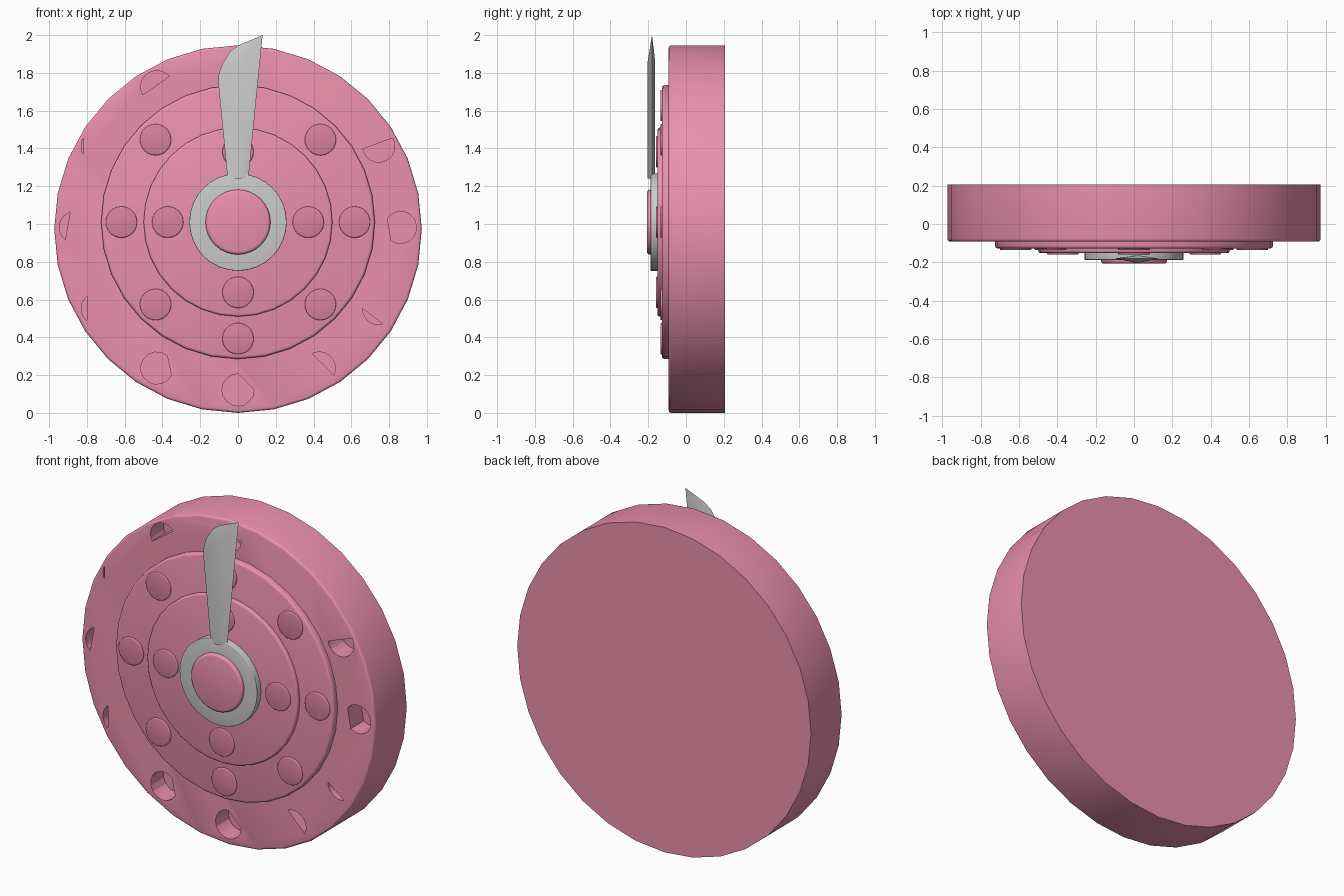
import bpy, bmesh
from math import sin, cos, pi, radians

if "Cube" in bpy.data.objects:
    bpy.data.objects.remove(bpy.data.objects["Cube"])


def material(name, rgb):
    m = bpy.data.materials.new(name)
    m.diffuse_color = (*rgb, 1)
    m.use_nodes = True
    m.node_tree.nodes["Principled BSDF"].inputs["Base Color"].default_value = m.diffuse_color
    return m


PINK = material("pink", (0.83, 0.28, 0.42))
DEEP = material("deep_pink", (0.70, 0.22, 0.35))


def finish(name, bm, mat=None, smooth=True):
    bmesh.ops.recalc_face_normals(bm, faces=bm.faces)
    me = bpy.data.meshes.new(name)
    bm.to_mesh(me)
    bm.free()
    ob = bpy.data.objects.new(name, me)
    bpy.context.collection.objects.link(ob)
    if mat:
        me.materials.append(mat)
    if smooth:
        bpy.ops.object.select_all(action='DESELECT')
        ob.select_set(True)
        bpy.context.view_layer.objects.active = ob
        bpy.ops.object.shade_smooth_by_angle(angle=radians(32))
    return ob


def disc(name, x, z, r, front, back, bevel, sides, mat=None, hole=0):
    """Disc facing -y with a rounded front edge, optionally a ring."""
    prof = [(r, back)]
    for i in range(4):
        a = i * pi / 6
        prof.append((r - bevel + bevel * cos(a), front + bevel - bevel * sin(a)))
    if hole:
        prof += [(hole, front), (hole, back)]
    bm = bmesh.new()
    loops = [[bm.verts.new((x + rr * sin(2 * pi * k / sides), y, z + rr * cos(2 * pi * k / sides)))
              for k in range(sides)] for rr, y in prof]
    pairs = list(zip(loops, loops[1:]))
    if hole:
        pairs.append((loops[-1], loops[0]))
    else:
        bm.faces.new(loops[0])
        bm.faces.new(loops[-1])
    for a, b in pairs:
        for k in range(sides):
            n = (k + 1) % sides
            bm.faces.new((a[k], a[n], b[n], b[k]))
    return finish(name, bm, mat)


# Main thick body
body = disc("dial_body", 0, 0.973, 0.973, -0.092, 0.207, 0.014, 32, PINK)

# Rim pockets: clock angle of the pocket, then the start and end of its arc
pockets = [(0, -125, 145), (30, 190, 390), (90, 180, 360), (120, 40, 210),
           (150, 150, 210), (180, 110, 230), (210, 129, 231), (240, 50, 335),
           (270, 90, 360), (300, -25, 115), (330, 180, 285)]
bm = bmesh.new()
for ang, a0, a1 in pockets:
    cx, cz = 0.86 * cos(radians(ang)), 0.982 + 0.86 * sin(radians(ang))
    pts = [radians(a0 + (a1 - a0) * i / 12) for i in range(13)]
    f, b = [[bm.verts.new((cx + 0.085 * cos(t), y, cz + 0.085 * sin(t))) for t in pts]
            for y in (-0.2, 0.03)]
    bm.faces.new(f)
    bm.faces.new(b)
    for i in range(13):
        n = (i + 1) % 13
        bm.faces.new((f[i], f[n], b[n], b[i]))
cutter = finish("pocket_cutter", bm, PINK, smooth=False)
cutter.hide_render = True
mod = body.modifiers.new("pockets", 'BOOLEAN')
mod.operation = 'DIFFERENCE'
mod.solver = 'EXACT'
mod.object = cutter
bpy.ops.object.select_all(action='DESELECT')
body.select_set(True)
bpy.context.view_layer.objects.active = body
bpy.ops.object.modifier_apply(modifier=mod.name)
bpy.data.objects.remove(cutter)
bpy.ops.object.shade_smooth_by_angle(angle=radians(32))

# Stepped plates
CZ = 1.01
disc("outer_plate", 0, CZ, 0.725, -0.128, -0.08, 0.015, 32, PINK)
disc("inner_plate", 0, CZ, 0.50, -0.151, -0.12, 0.012, 32, PINK)

# Raised studs on both plates
for count, rad, front in ((8, 0.617, -0.136), (4, 0.372, -0.159)):
    for i in range(count):
        t = 2 * pi * i / count
        disc("stud", rad * sin(t), CZ + rad * cos(t), 0.083, front, front + 0.03, 0.006, 24, DEEP)

# Hub washer and cap
disc("hand_ring", 0, CZ, 0.258, -0.187, -0.145, 0.004, 32, hole=0.15)
disc("hub_cap", 0, CZ, 0.172, -0.207, -0.14, 0.016, 32, PINK)

# Pointer blade: thin outline with a ridge on the front and back
outline = [(-0.055, 1.24), (0.055, 1.24), (0.13, 2.0), (0.0, 1.945), (-0.04, 1.915),
           (-0.083, 1.85), (-0.102, 1.79), (-0.102, 1.72)]
bm = bmesh.new()
edge = [bm.verts.new((x, -0.18, z)) for x, z in outline]
for y in (-0.203, -0.163):
    low = bm.verts.new((0.0, y, 1.24))
    top = bm.verts.new((0.02, y, 1.86))
    bm.faces.new((edge[0], low, top, edge[7]))
    bm.faces.new((low, edge[1], edge[2], top))
    for i in range(2, 7):
        bm.faces.new((edge[i], edge[i + 1], top))
    bm.faces.new((edge[0], edge[1], low))
finish("pointer_blade", bm)
